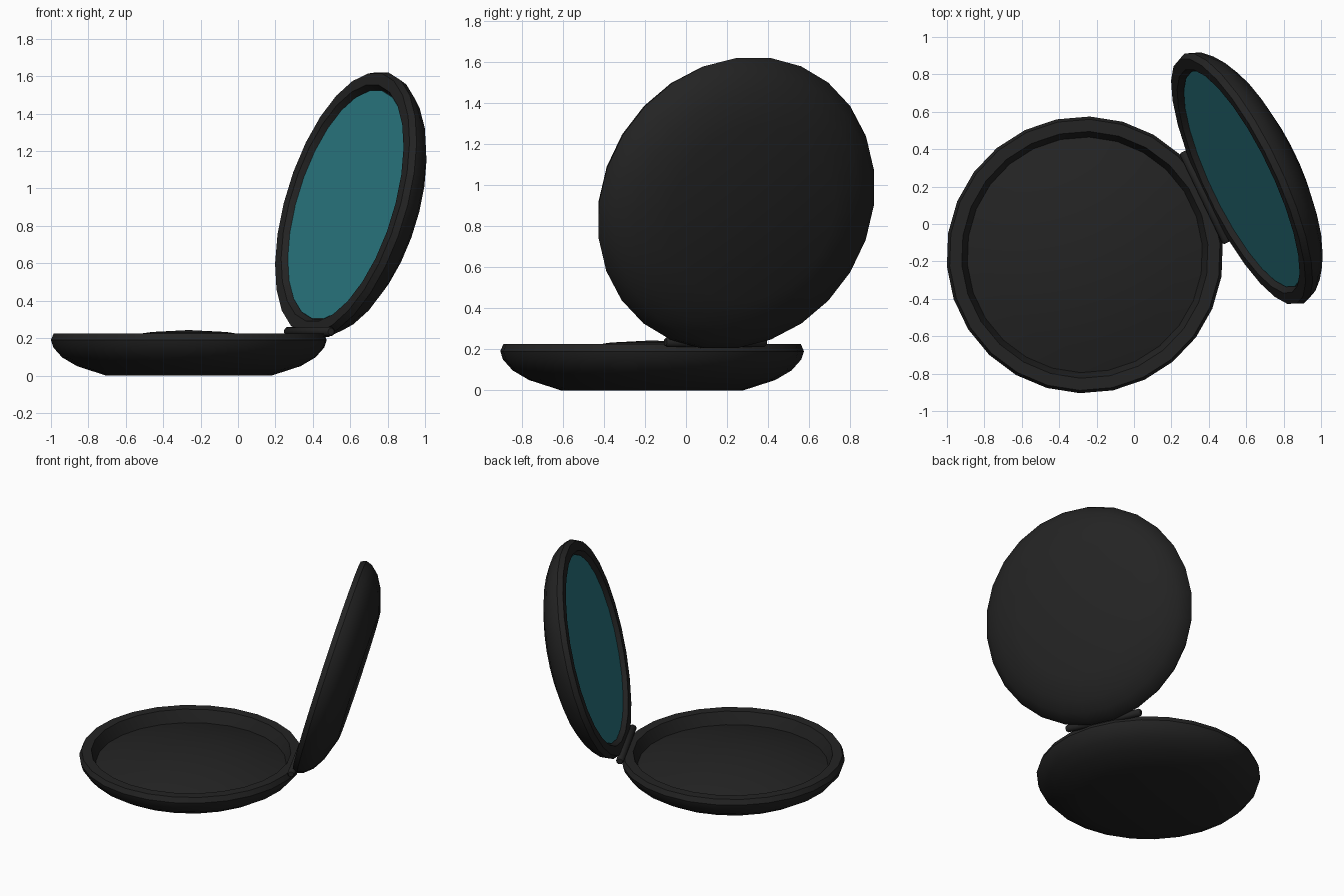
import bpy, bmesh, math
from mathutils import Matrix, Vector

if "Cube" in bpy.data.objects:
    bpy.data.objects.remove(bpy.data.objects["Cube"])

SIDES = 26
AZ = math.radians(25.6)        # direction from the base towards the hinge
LEAN = math.radians(15.7)      # lid leaning back from upright


def material(name, rgb):
    m = bpy.data.materials.new(name)
    m.diffuse_color = (*rgb, 1)
    m.use_nodes = True
    m.node_tree.nodes["Principled BSDF"].inputs["Base Color"].default_value = m.diffuse_color
    return m


black = material("soft black", (0.017, 0.017, 0.017))
teal = material("mirror teal", (0.025, 0.2, 0.235))


def lathe(name, profile, mat, matrix):
    """Spin (radius, height) points round local z; an edge middle faces +x."""
    bm = bmesh.new()
    rings = []
    for r, z in profile:
        if r == 0:
            rings.append([bm.verts.new((0, 0, z))])
        else:
            rings.append([bm.verts.new((r * math.cos(a), r * math.sin(a), z))
                          for a in [(k + 0.5) * 2 * math.pi / SIDES for k in range(SIDES)]])
    for lo, hi in zip(rings, rings[1:]):
        for k in range(SIDES):
            n = (k + 1) % SIDES
            quad = [lo[k % len(lo)], lo[n % len(lo)], hi[n % len(hi)], hi[k % len(hi)]]
            bm.faces.new(list(dict.fromkeys(quad)))
    bmesh.ops.recalc_face_normals(bm, faces=bm.faces)
    bm.transform(matrix)
    me = bpy.data.meshes.new(name)
    bm.to_mesh(me)
    bm.free()
    me.materials.append(mat)
    ob = bpy.data.objects.new(name, me)
    bpy.context.collection.objects.link(ob)
    bpy.ops.object.select_all(action='DESELECT')
    ob.select_set(True)
    bpy.context.view_layer.objects.active = ob
    bpy.ops.object.shade_smooth_by_angle(angle=math.radians(35))
    return ob


# Shared shell: rim plane at z = 0, bowl going down
shell = [(0, -0.225), (0.445, -0.225), (0.60, -0.175), (0.68, -0.128), (0.727, -0.075),
         (0.74, -0.035), (0.725, 0), (0.66, 0)]

out = Vector((math.cos(AZ), math.sin(AZ), 0))
side = Vector((-math.sin(AZ), math.cos(AZ), 0))
centre = Vector((-0.263, -0.165, 0.225))
hinge = centre + out * 0.714 + Vector((0, 0, 0.01))

# Base with a gently domed powder pan
base_mat = Matrix.Translation(centre) @ Matrix.Rotation(AZ, 4, 'Z')
pan = [(0.645, -0.04), (0.63, -0.085)]
dome = [(r, 0.018 - 0.103 * (r / 0.63) ** 2) for r in (0.5, 0.36, 0.2, 0)]
lathe("base", shell + pan + dome, black, base_mat)

# Lid frame: x up the lid, z out of the mirror
up = out * math.sin(LEAN) + Vector((0, 0, math.cos(LEAN)))
facing = -out * math.cos(LEAN) + Vector((0, 0, math.sin(LEAN)))
lid_centre = hinge + up * 0.714 - facing * 0.003
lid_mat = Matrix((up, facing.cross(up), facing)).transposed().to_4x4()
lid_mat.translation = lid_centre
lathe("lid", shell + [(0.64, -0.035), (0, -0.035)], black, lid_mat)
lathe("mirror", [(0, -0.034), (0.637, -0.034), (0.637, -0.028), (0, -0.028)], teal, lid_mat)

# Hinge barrel along the tangent, with softened ends
hinge_mat = Matrix((out, Vector((0, 0, -1)), side)).transposed().to_4x4()
hinge_mat.translation = hinge
lathe("hinge", [(0, -0.27), (0.018, -0.27), (0.025, -0.26), (0.025, 0.26),
                (0.018, 0.27), (0, 0.27)], black, hinge_mat)
